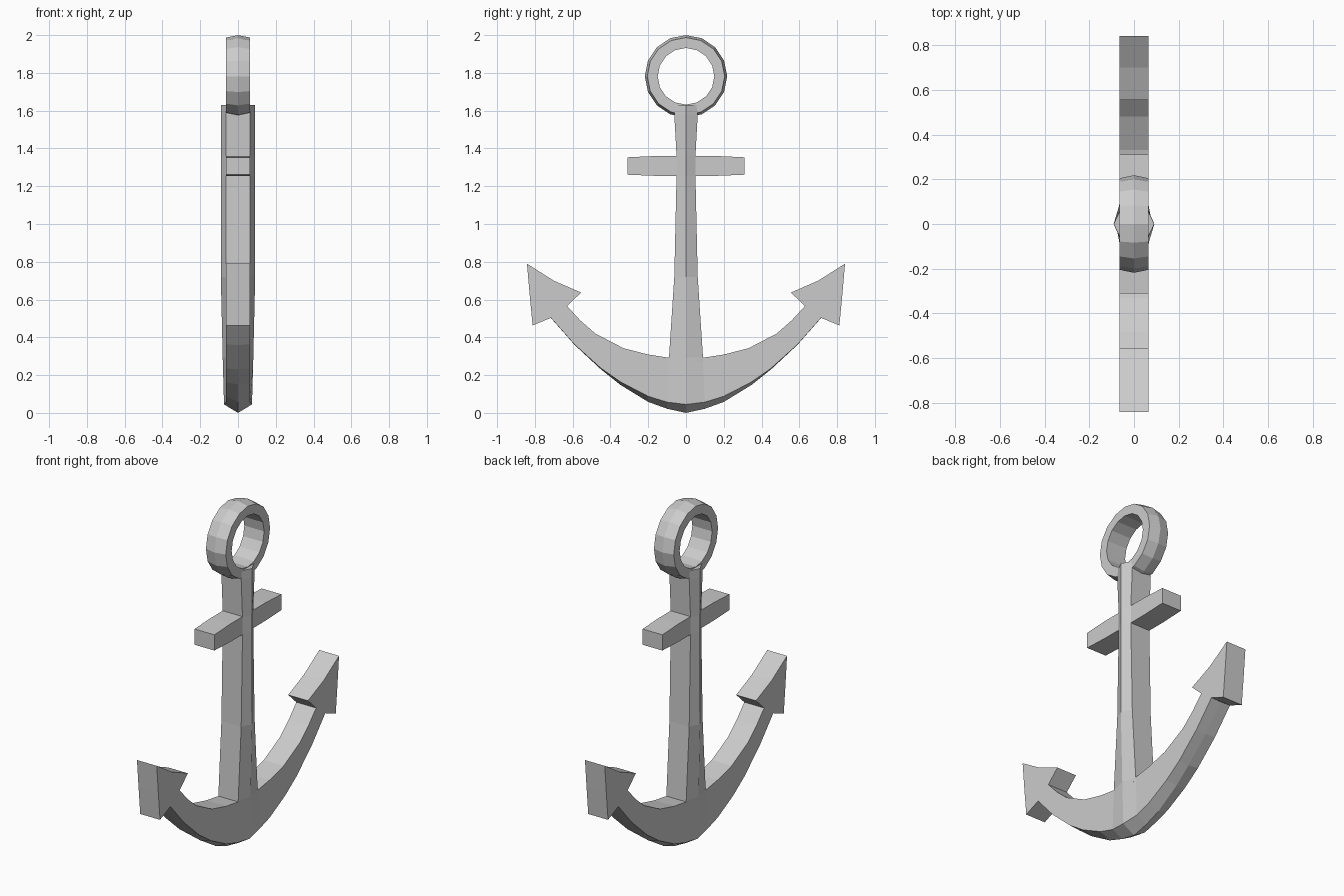
import bpy, bmesh, math

if "Cube" in bpy.data.objects:
    bpy.data.objects.remove(bpy.data.objects["Cube"])

T = 0.064  # half thickness of the whole anchor


def finish(name, bm):
    bmesh.ops.recalc_face_normals(bm, faces=bm.faces)
    mesh = bpy.data.meshes.new(name)
    bm.to_mesh(mesh)
    bm.free()
    obj = bpy.data.objects.new(name, mesh)
    bpy.context.collection.objects.link(obj)
    return obj


def loft(name, sections, closed=False):
    """Skin a list of equal-length point loops."""
    bm = bmesh.new()
    rows = [[bm.verts.new(p) for p in s] for s in sections]
    n = len(rows[0])
    pairs = list(zip(rows, rows[1:]))
    if closed:
        pairs.append((rows[-1], rows[0]))
    else:
        bm.faces.new(rows[0])
        bm.faces.new(rows[-1])
    for a, b in pairs:
        for i in range(n):
            j = (i + 1) % n
            bm.faces.new((a[i], a[j], b[j], b[i]))
    return finish(name, bm)


def plate(name, outline):
    """Flat plate from a y-z outline, extruded along x."""
    return loft(name, [[(x, y, z) for y, z in outline] for x in (-T, T)])


# Ring: 16 sides, with a ridge around the outside
ring_profile = [(0.15, -T), (0.205, -T), (0.218, 0), (0.205, T), (0.15, T)]
ring = []
for k in range(16):
    a = math.tau * k / 16
    ring.append([(x, r * math.sin(a), 1.782 + r * math.cos(a)) for r, x in ring_profile])
loft("ring", ring, closed=True)

# Shank: six-sided section with a ridge down both broad faces
# (height, half width, ridge)
shank = [(0.27, 0.09, 0.08), (0.295, 0.09, 0.081), (0.72, 0.062, 0.091),
         (1.255, 0.05, 0.091), (1.36, 0.05, 0.091), (1.58, 0.062, 0.091),
         (1.63, 0.055, 0.091)]
loft("shank", [[(T, -w, z), (r, 0, z), (T, w, z), (-T, w, z), (-r, 0, z), (-T, -w, z)]
               for z, w, r in shank])

# Crossbar
top = [(0.31, 1.353), (0.16, 1.36), (-0.16, 1.36), (-0.31, 1.353)]
bottom = [(-0.31, 1.261), (-0.16, 1.255), (0.16, 1.255), (0.31, 1.261)]
plate("crossbar", top + bottom)

# Curved arms with a keel under them
# inner y,z / outer y,z / keel y,z / half thickness
half = [
    ((0.09, 0.292), (0.10, 0.057), (0.10, 0.022), T),
    ((0.20, 0.309), (0.20, 0.088), (0.20, 0.058), T),
    ((0.33, 0.342), (0.345, 0.163), (0.35, 0.150), T),
    ((0.48, 0.42), (0.45, 0.236), (0.45, 0.230), T),
    ((0.56, 0.49), (0.59, 0.362), (0.59, 0.360), T),
    ((0.63, 0.566), (0.715, 0.503), (0.715, 0.502), T),
]
flip = lambda p: (-p[0], p[1])
mirrored = [(flip(i), flip(o), flip(k), t) for i, o, k, t in reversed(half)]
middle = [((0, 0.29), (0, 0.045), (0, 0.0), 0.074)]
sections = []
for i, o, k, t in mirrored + middle + half:
    ti = 0.081 if t > T else t
    sections.append([(-ti, *i), (-t, *o), (0, *k), (t, *o), (ti, *i)])
loft("arms", sections)

# Barbed flukes at the arm ends
fluke = [(0.63, 0.566), (0.555, 0.637), (0.70, 0.70), (0.842, 0.79),
         (0.828, 0.63), (0.812, 0.463), (0.715, 0.503)]
for s, side in ((1, "right"), (-1, "left")):
    plate("fluke_" + side, [(s * y, z) for y, z in fluke])
